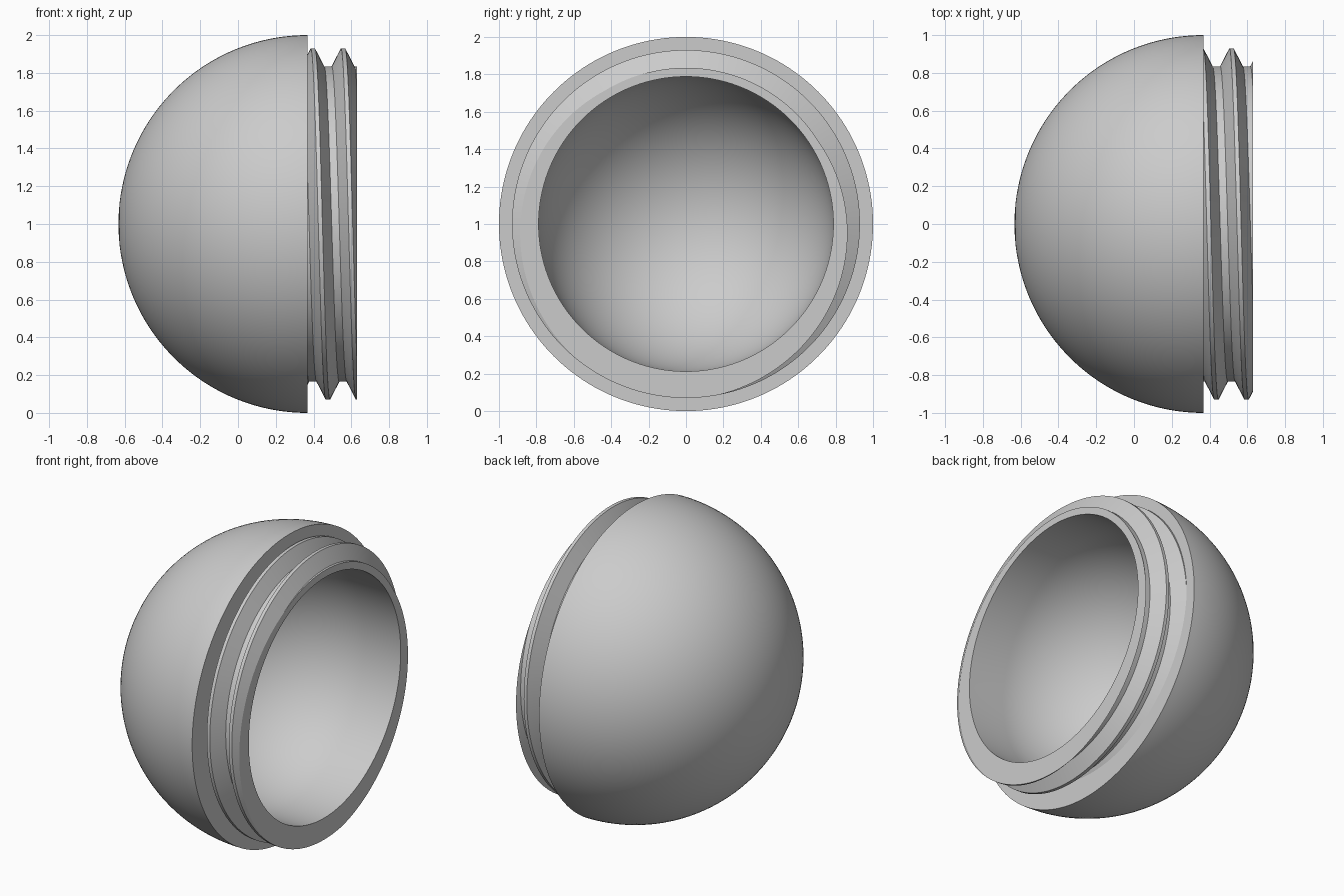
import bpy
import bmesh
from math import sin, cos, pi, radians

cube = bpy.data.objects.get("Cube")
if cube:
    bpy.data.objects.remove(cube, do_unlink=True)

STEPS = 160                    # segments round the x axis
ARC = 40                       # segments along each dome
STEP_X, RIM_X = 0.367, 0.63    # shoulder and open end
OUTER, BORE = 1.0, 0.788
ROOT, CREST = 0.835, 0.93      # thread radii
PITCH, START = 0.16, 0.356     # thread rise per turn, crest position at +y
CREST_HALF, ROOT_HALF = 0.011, 0.02

grey = bpy.data.materials.new("plain grey")
grey.use_nodes = True
grey.diffuse_color = (0.6, 0.6, 0.6, 1)
grey.node_tree.nodes["Principled BSDF"].inputs["Base Color"].default_value = (0.6, 0.6, 0.6, 1)


def sweep(name, profile):
    """Sweep profile(turn) -> [(x, radius)] once round the x axis."""
    bm = bmesh.new()
    rows = []
    for i in range(STEPS + 1):
        a = 2 * pi * i / STEPS
        rows.append([bm.verts.new((x, r * cos(a), 1 + r * sin(a)))
                     for x, r in profile(i / STEPS)])
    for r0, r1 in zip(rows, rows[1:]):
        for j in range(len(r0) - 1):
            bm.faces.new((r0[j], r1[j], r1[j + 1], r0[j + 1]))
    bmesh.ops.remove_doubles(bm, verts=bm.verts, dist=0.00005)
    bmesh.ops.dissolve_degenerate(bm, edges=bm.edges, dist=0.00005)
    mesh = bpy.data.meshes.new(name)
    bm.to_mesh(mesh)
    bm.free()
    mesh.materials.append(grey)
    obj = bpy.data.objects.new(name, mesh)
    bpy.context.collection.objects.link(obj)
    bpy.ops.object.select_all(action="DESELECT")
    obj.select_set(True)
    bpy.context.view_layer.objects.active = obj
    bpy.ops.object.shade_smooth_by_angle(angle=radians(25))
    return obj


def dome(radius):
    """Quarter arc from the pole to the shoulder."""
    return [(STEP_X - radius * cos(pi / 2 * k / ARC), radius * sin(pi / 2 * k / ARC))
            for k in range(ARC + 1)]


def thread_radius(x, turn):
    """Trapezoid thread: flat crest, sloping flanks, flat root."""
    d = (x - START - PITCH * turn) % PITCH
    d = min(d, PITCH - d)
    t = (d - CREST_HALF) / (PITCH / 2 - ROOT_HALF - CREST_HALF)
    return CREST + (ROOT - CREST) * max(0, min(1, t))


def thread_profile(turn):
    offsets = (-PITCH / 2 + ROOT_HALF, -CREST_HALF, CREST_HALF, PITCH / 2 - ROOT_HALF)
    xs = [STEP_X]
    for n in range(-2, 4):
        xs += [START + PITCH * (turn + n) + o for o in offsets]
    xs.append(RIM_X)
    xs = [max(STEP_X, min(RIM_X, x)) for x in xs]
    return [(x, thread_radius(x, turn)) for x in xs]


# Outer dome with its flat shoulder
sweep("dome_shell", lambda turn: dome(OUTER) + [(STEP_X, ROOT)])

# Threaded neck, flat rim, straight bore and rounded hollow
sweep("threaded_neck", lambda turn: thread_profile(turn) + [(RIM_X, BORE)] + dome(BORE)[::-1])
